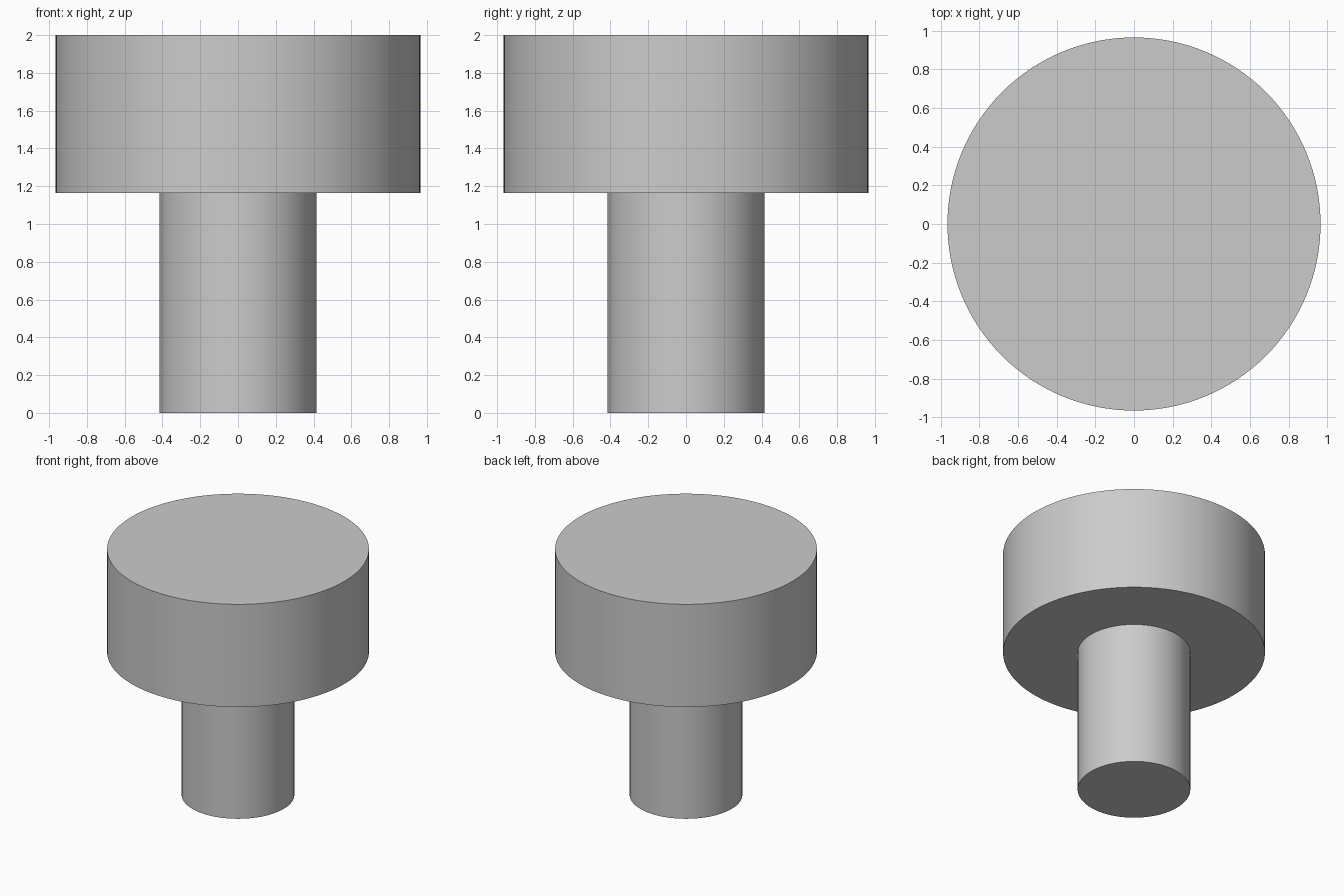
import bpy, bmesh, math
from mathutils import Matrix

if "Cube" in bpy.data.objects:
    bpy.data.objects.remove(bpy.data.objects["Cube"])

SEGMENTS = 128


def revolve(name, profile):
    """Turn an (radius, z) profile around the z axis into a closed solid."""
    bm = bmesh.new()
    rings = []
    for r, z in profile:
        ring = bmesh.ops.create_circle(bm, segments=SEGMENTS, radius=r,
                                       matrix=Matrix.Translation((0, 0, z)))
        rings.append(ring["verts"])
    for low, high in zip(rings, rings[1:]):
        for i in range(SEGMENTS):
            j = (i + 1) % SEGMENTS
            bm.faces.new((low[i], low[j], high[j], high[i]))
    bm.faces.new(rings[0])
    bm.faces.new(rings[-1])
    bmesh.ops.recalc_face_normals(bm, faces=bm.faces)
    mesh = bpy.data.meshes.new(name)
    bm.to_mesh(mesh)
    bm.free()
    obj = bpy.data.objects.new(name, mesh)
    bpy.context.collection.objects.link(obj)
    bpy.context.view_layer.objects.active = obj
    obj.select_set(True)
    bpy.ops.object.shade_smooth_by_angle(angle=math.radians(30))
    return obj


# Narrow shaft, flat shoulder and wide head as one turned piece
revolve("headed_pin", [(0.415, 0), (0.415, 1.165), (0.965, 1.165), (0.965, 2)])
